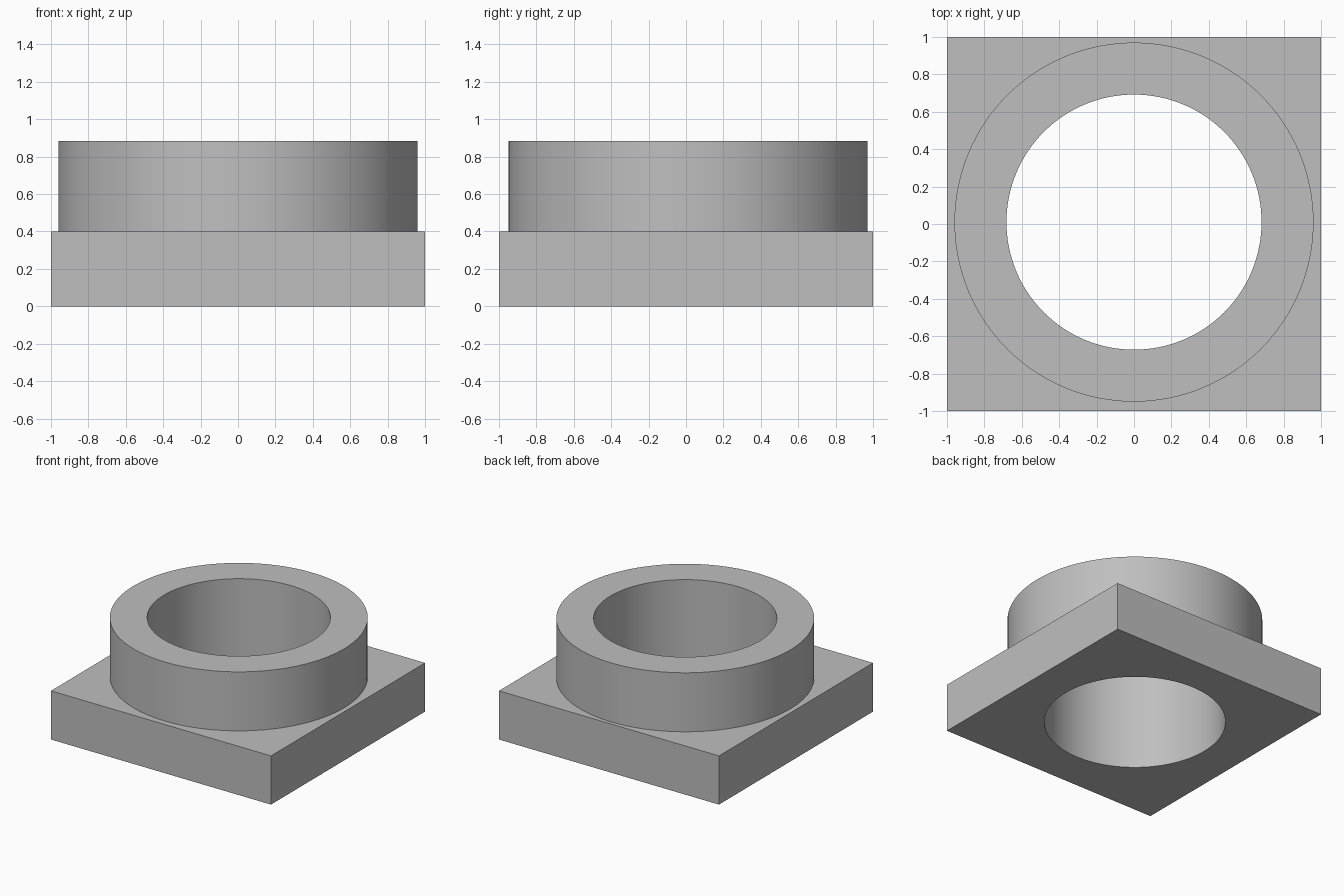
import bpy
import math

default_cube = bpy.data.objects.get("Cube")
if default_cube:
    bpy.data.objects.remove(default_cube, do_unlink=True)

PLATE_HEIGHT = 0.4
TOTAL_HEIGHT = 0.885
CENTRE = (0, 0.01)
SEGMENTS = 128

grey = bpy.data.materials.new("plain_grey")
grey.use_nodes = True
colour = (0.52, 0.52, 0.52, 1)
grey.diffuse_color = colour
grey.node_tree.nodes["Principled BSDF"].inputs["Base Color"].default_value = colour


def cylinder(name, radius, bottom, top):
    bpy.ops.mesh.primitive_cylinder_add(
        vertices=SEGMENTS, radius=radius, depth=top - bottom,
        location=(*CENTRE, (bottom + top) / 2))
    obj = bpy.context.object
    obj.name = name
    obj.data.materials.append(grey)
    return obj


def apply_boolean(target, tool, operation):
    mod = target.modifiers.new(operation.lower(), 'BOOLEAN')
    mod.operation = operation
    mod.solver = 'EXACT'
    mod.object = tool
    bpy.context.view_layer.objects.active = target
    bpy.ops.object.modifier_apply(modifier=mod.name)
    bpy.data.objects.remove(tool, do_unlink=True)


# Square base plate
bpy.ops.mesh.primitive_cube_add(size=1, location=(0, 0, PLATE_HEIGHT / 2))
body = bpy.context.object
body.name = "flanged_collar"
body.scale = (2, 2, PLATE_HEIGHT)
bpy.ops.object.transform_apply(location=True, rotation=False, scale=True)
body.data.materials.append(grey)

# Round collar rising from the plate
apply_boolean(body, cylinder("collar", 0.96, PLATE_HEIGHT / 2, TOTAL_HEIGHT), 'UNION')

# Bore through the collar and plate
apply_boolean(body, cylinder("bore_cutter", 0.682, -0.2, TOTAL_HEIGHT + 0.2), 'DIFFERENCE')

# Smooth round walls, crisp edges
bpy.ops.object.select_all(action='DESELECT')
body.select_set(True)
bpy.context.view_layer.objects.active = body
bpy.ops.object.shade_smooth_by_angle(angle=math.radians(30))
